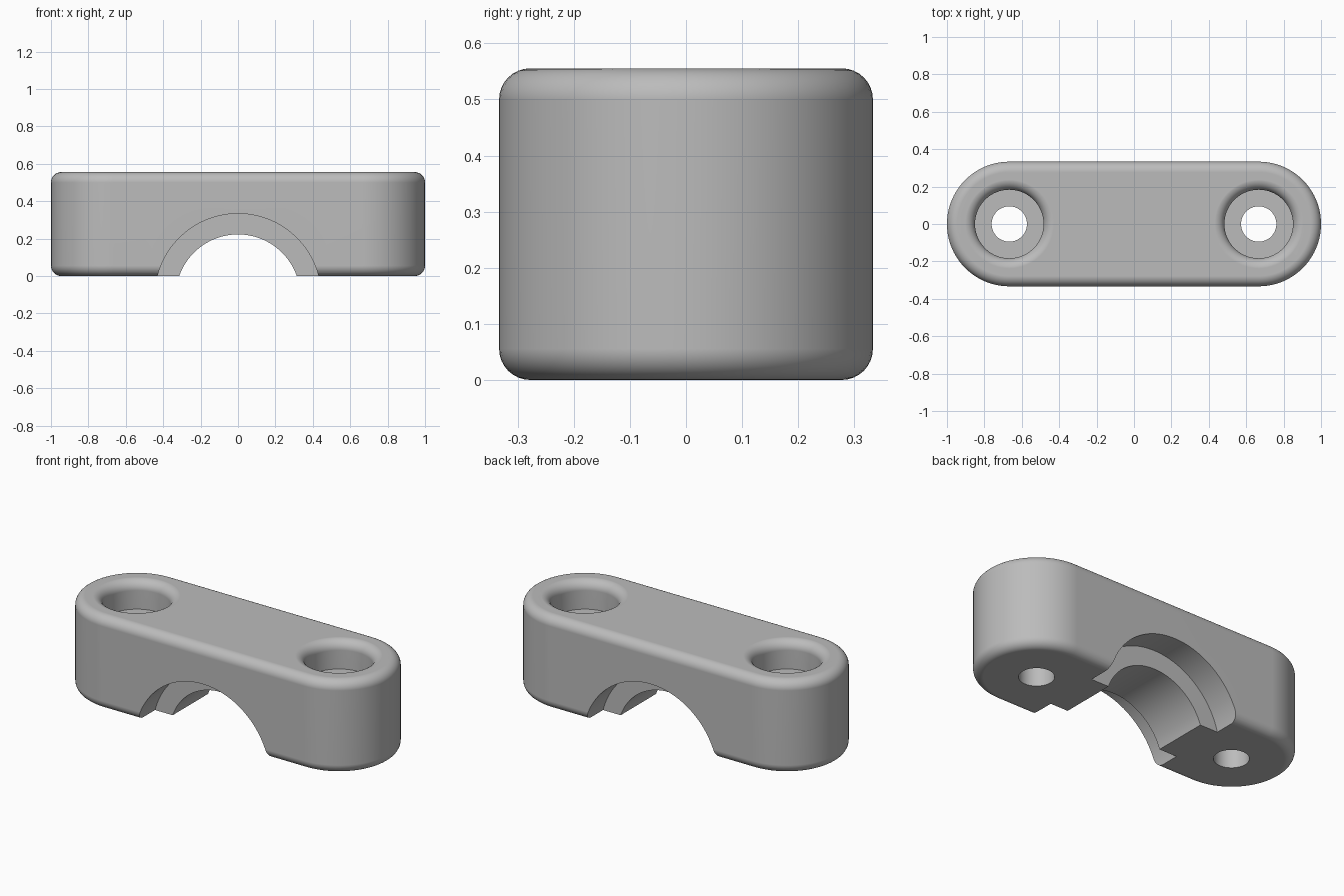
import bpy, bmesh, math
from math import sin, cos, pi

cube = bpy.data.objects.get("Cube")
if cube:
    bpy.data.objects.remove(cube, do_unlink=True)

MM = 2 / 36                      # the clamp is 36 x 12 x 10 small units
HALF_W, HEIGHT, FILLET = 6 * MM, 10 * MM, MM
HOLE_X = 12 * MM
STEPS = 8                        # segments per fillet

grey = bpy.data.materials.new("grey plastic")
grey.use_nodes = True
colour = (0.5, 0.5, 0.5, 1)
grey.diffuse_color = colour
grey.node_tree.nodes["Principled BSDF"].inputs["Base Color"].default_value = colour


def loft(name, rings):
    """Skin a list of equal-length closed rings and cap both ends."""
    bm = bmesh.new()
    loops = [[bm.verts.new(p) for p in ring] for ring in rings]
    n = len(loops[0])
    for a, b in zip(loops, loops[1:]):
        for i in range(n):
            j = (i + 1) % n
            bm.faces.new((a[i], a[j], b[j], b[i]))
    bm.faces.new(loops[0][::-1])
    bm.faces.new(loops[-1])
    bmesh.ops.recalc_face_normals(bm, faces=bm.faces)
    mesh = bpy.data.meshes.new(name)
    bm.to_mesh(mesh)
    bm.free()
    mesh.materials.append(grey)
    obj = bpy.data.objects.new(name, mesh)
    bpy.context.collection.objects.link(obj)
    return obj


def stadium(r, z, seg=40):
    """Outline with two round ends around the screw centres."""
    ring = []
    for side, start in ((1, -pi / 2), (-1, pi / 2)):
        for i in range(seg + 1):
            a = start + pi * i / seg
            ring.append((side * HOLE_X + r * cos(a), r * sin(a), z))
    return ring


def circle(r, z, x, seg=64):
    return [(x + r * cos(2 * pi * i / seg), r * sin(2 * pi * i / seg), z)
            for i in range(seg)]


def cylinder_y(name, r, y0, y1, seg=128):
    """Cylinder along y, centred a little below the base."""
    return loft(name, [[(r * cos(2 * pi * i / seg), y, -2 * MM + r * sin(2 * pi * i / seg))
                        for i in range(seg)] for y in (y0, y1)])


# Body: stadium block with rounded top and bottom rims
rings = []
for i in range(STEPS + 1):
    a = pi / 2 * i / STEPS
    rings.append((HALF_W - FILLET * (1 - sin(a)), FILLET * (1 - cos(a))))
rings += [(r, HEIGHT - z) for r, z in reversed(rings)]
body = loft("clamp_body", [stadium(r, z) for r, z in rings])

# Screw holes: through hole, counterbore and rounded mouth
BORE, HEAD = 1.7 * MM, 3.3 * MM
profile = [(BORE, -0.1), (BORE, HEIGHT - 3 * MM), (HEAD, HEIGHT - 3 * MM)]
for i in range(STEPS + 1):
    a = pi / 2 * i / STEPS
    profile.append((HEAD + FILLET * (1 - cos(a)), HEIGHT - FILLET * (1 - sin(a)) + 0.0002))
profile.append((profile[-1][0], HEIGHT + 0.1))
cutters = [loft("screw_hole_cutter", [circle(r, z, x) for r, z in profile])
           for x in (-HOLE_X, HOLE_X)]

# Arch: narrow bore through the rib, wider recess at the front and back
cutters.append(cylinder_y("rib_bore_cutter", 6 * MM, -0.5, 0.5))
for side in (-1, 1):
    cutters.append(cylinder_y("recess_cutter", 8 * MM, side * 3 * MM, side * 0.6))

# Cut the body, then drop the cutters
bpy.ops.object.select_all(action='DESELECT')
body.select_set(True)
bpy.context.view_layer.objects.active = body
for cutter in cutters:
    cutter.hide_render = True
    mod = body.modifiers.new("cut", 'BOOLEAN')
    mod.operation, mod.solver, mod.object = 'DIFFERENCE', 'EXACT', cutter
    bpy.ops.object.modifier_apply(modifier=mod.name)
    bpy.data.objects.remove(cutter, do_unlink=True)

# Smooth rounds with clean flat faces
bpy.ops.object.shade_smooth_by_angle(angle=math.radians(30))
weighted = body.modifiers.new("flat face normals", 'WEIGHTED_NORMAL')
weighted.keep_sharp = True
